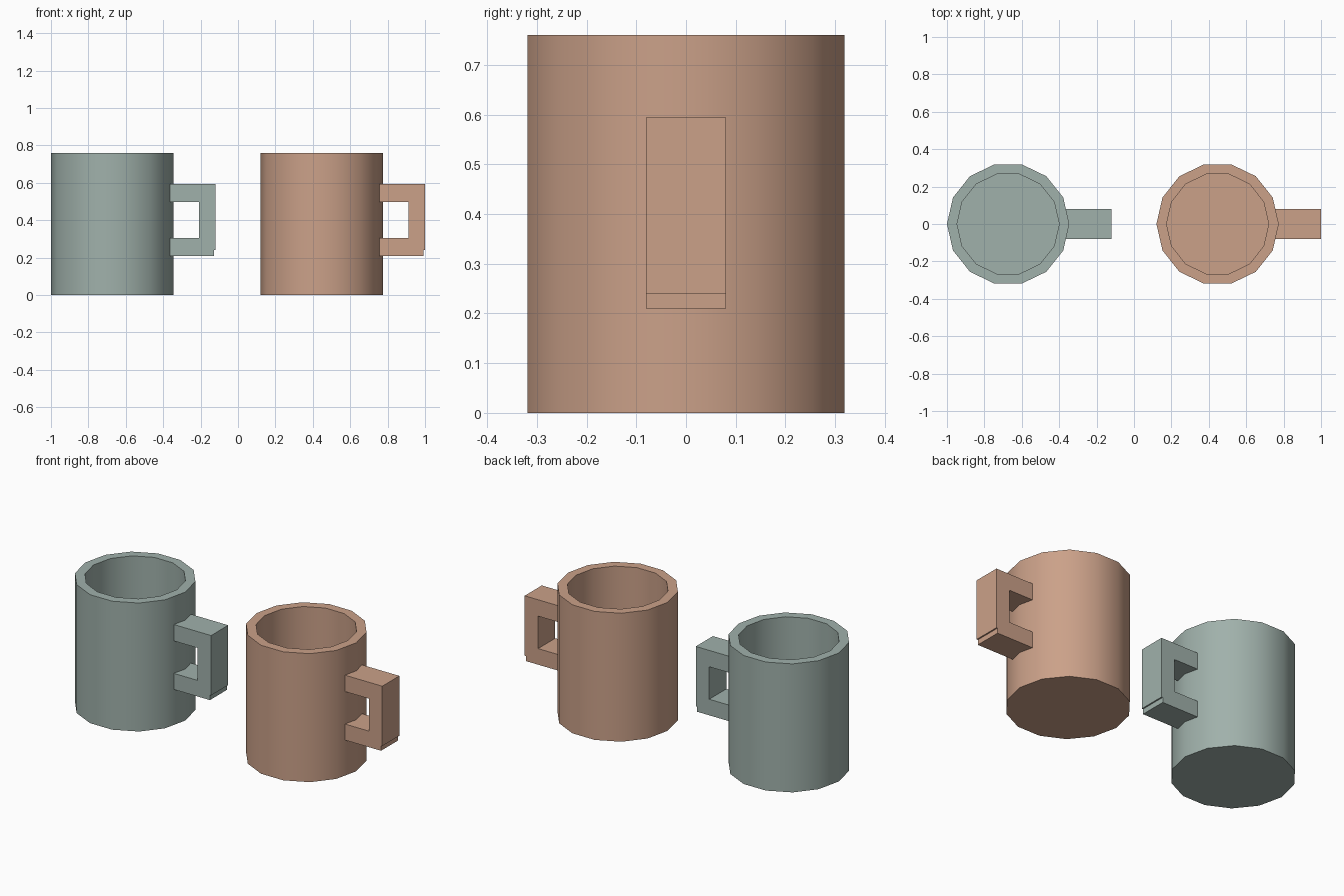
import bpy, bmesh
from math import cos, sin, pi, radians

cube = bpy.data.objects.get("Cube")
if cube:
    bpy.data.objects.remove(cube, do_unlink=True)

SIDES = 14
RADIUS, INNER, HEIGHT, FLOOR = 0.327, 0.273, 0.76, 0.05
HALF_DEPTH = 0.08


def make_material(name, rgb):
    mat = bpy.data.materials.new(name)
    mat.use_nodes = True
    mat.diffuse_color = (*rgb, 1)
    bsdf = mat.node_tree.nodes["Principled BSDF"]
    bsdf.inputs["Base Color"].default_value = (*rgb, 1)
    bsdf.inputs["Roughness"].default_value = 0.8
    return mat


def finish(bm, name, x, mat):
    bmesh.ops.recalc_face_normals(bm, faces=bm.faces)
    mesh = bpy.data.meshes.new(name)
    bm.to_mesh(mesh)
    bm.free()
    mesh.materials.append(mat)
    obj = bpy.data.objects.new(name, mesh)
    obj.location.x = x
    bpy.context.collection.objects.link(obj)
    return obj


def mug_body(name, x, mat):
    # Hollow cup: rings run up the outside, over the rim and down the inside
    bm = bmesh.new()
    rings = []
    for r, z in ((RADIUS, 0), (RADIUS, HEIGHT), (INNER, HEIGHT), (INNER, FLOOR)):
        angles = [2 * pi * i / SIDES for i in range(SIDES)]
        rings.append([bm.verts.new((r * cos(a), r * sin(a), z)) for a in angles])
    for low, high in zip(rings, rings[1:]):
        for i in range(SIDES):
            j = (i + 1) % SIDES
            bm.faces.new((low[i], low[j], high[j], high[i]))
    bm.faces.new(rings[0])
    bm.faces.new(rings[-1])
    body = finish(bm, name, x, mat)
    bpy.ops.object.select_all(action="DESELECT")
    body.select_set(True)
    bpy.context.view_layer.objects.active = body
    bpy.ops.object.shade_smooth_by_angle(angle=radians(30))


def mug_handle(name, x, mat):
    # Square C-shaped outline with a small step low on its outer side
    outline = [(0.29, 0.594), (0.553, 0.594), (0.553, 0.24), (0.545, 0.24),
               (0.545, 0.21), (0.29, 0.21), (0.29, 0.305), (0.465, 0.305),
               (0.465, 0.497), (0.29, 0.497)]
    bm = bmesh.new()
    face = bm.faces.new([bm.verts.new((px, -HALF_DEPTH, pz)) for px, pz in outline])
    side = bmesh.ops.extrude_face_region(bm, geom=[face])["geom"]
    verts = [v for v in side if isinstance(v, bmesh.types.BMVert)]
    bmesh.ops.translate(bm, verts=verts, vec=(0, 2 * HALF_DEPTH, 0))
    finish(bm, name, x, mat)


# The two mugs, side by side
mugs = (("green", -0.673, make_material("sage green", (0.352, 0.44, 0.407))),
        ("tan", 0.447, make_material("clay tan", (0.597, 0.356, 0.25))))
for label, x, mat in mugs:
    mug_body(label + "_mug_body", x, mat)
    mug_handle(label + "_mug_handle", x, mat)
